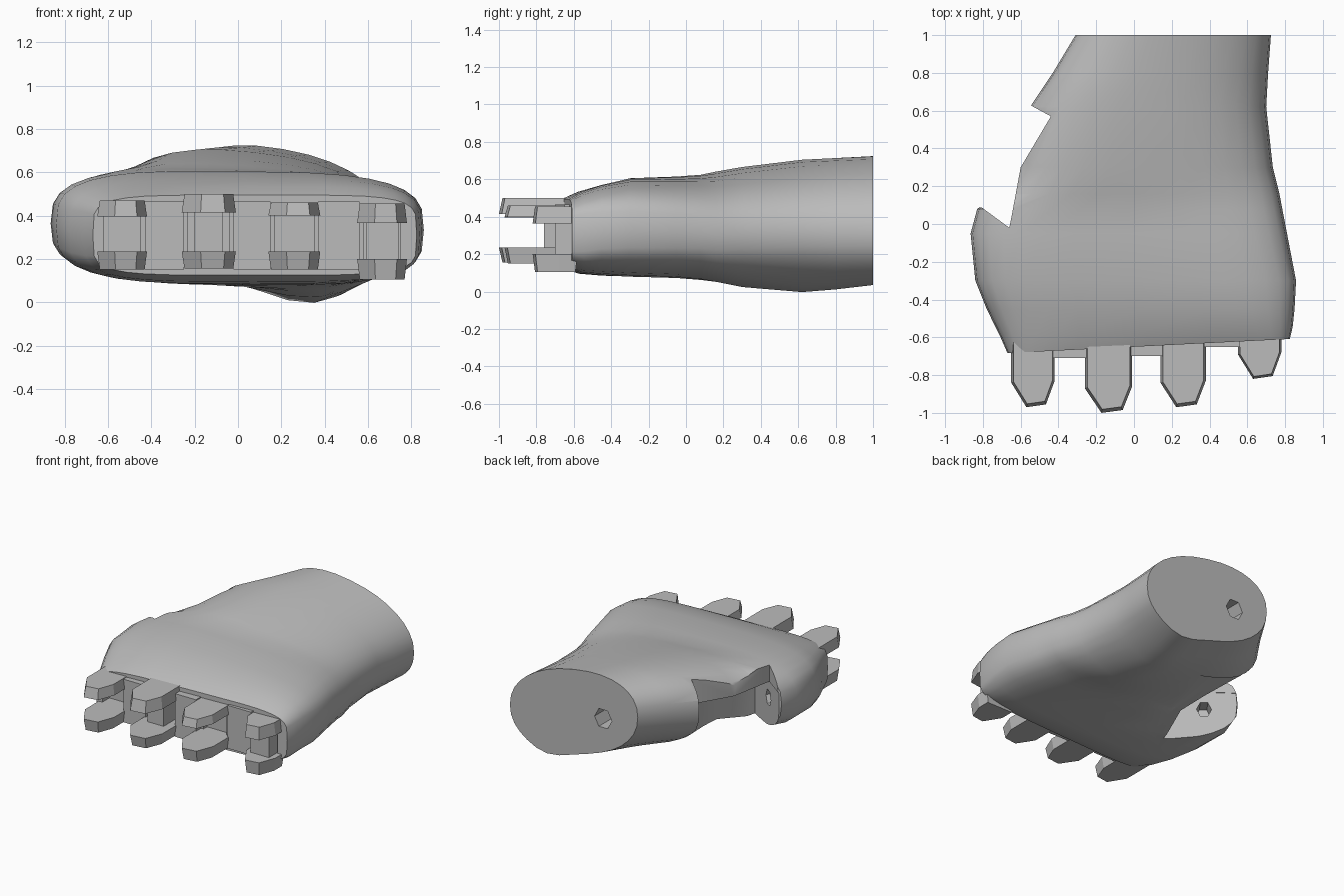
import bpy, bmesh, math

if "Cube" in bpy.data.objects:
    bpy.data.objects.remove(bpy.data.objects["Cube"])

grey = bpy.data.materials.new("plain grey")
grey.use_nodes = True
grey.diffuse_color = (0.5, 0.5, 0.5, 1)
grey.node_tree.nodes["Principled BSDF"].inputs["Base Color"].default_value = (0.5, 0.5, 0.5, 1)


def finish(bm, name):
    bmesh.ops.recalc_face_normals(bm, faces=bm.faces)
    mesh = bpy.data.meshes.new(name)
    bm.to_mesh(mesh)
    bm.free()
    mesh.materials.append(grey)
    ob = bpy.data.objects.new(name, mesh)
    bpy.context.collection.objects.link(ob)
    return ob


def loft(name, rings):
    bm = bmesh.new()
    loops = [[bm.verts.new(p) for p in ring] for ring in rings]
    n = len(loops[0])
    for a, b in zip(loops, loops[1:]):
        for i in range(n):
            j = (i + 1) % n
            bm.faces.new((a[i], a[j], b[j], b[i]))
    bm.faces.new(loops[0])
    bm.faces.new(loops[-1])
    return finish(bm, name)


def prism(name, outline, z0, z1, taper=1.0):
    """Upright prism; the z1 end can be narrowed about the outline's centre."""
    cx = sum(p[0] for p in outline) / len(outline)
    cy = sum(p[1] for p in outline) / len(outline)
    top = [(cx + (x - cx) * taper, cy + (y - cy) * taper, z1) for x, y in outline]
    return loft(name, [[(x, y, z0) for x, y in outline], top])


def box(name, x0, x1, y0, y1, z0, z1):
    return prism(name, [(x0, y0), (x1, y0), (x1, y1), (x0, y1)], z0, z1)


def cut(target, cutter):
    cutter.hide_render = True
    mod = target.modifiers.new("cut", "BOOLEAN")
    mod.operation = "DIFFERENCE"
    mod.solver = "EXACT"
    mod.object = cutter
    bpy.context.view_layer.objects.active = target
    bpy.ops.object.modifier_apply(modifier=mod.name)
    bpy.data.objects.remove(cutter)


def spow(v, p):
    return math.copysign(abs(v) ** p, v)


def section(y, x0, x1, zb, zt, p, tilt, heel, shear):
    """Rounded cross-section; tilt lifts the thumb side, heel pads the underside."""
    ring = []
    half = math.sqrt(((zt - zb) / 2) ** 2 - tilt ** 2)
    for i in range(32):
        t = 2 * math.pi * i / 32
        c, s = spow(math.cos(t), p), spow(math.sin(t), p)
        x = (x0 + x1) / 2 + (x1 - x0) / 2 * c
        pad = heel * math.exp(-((c - .45) / .4) ** 2) * min(s, 0)
        ring.append((x, y + shear * x, (zb + zt) / 2 - tilt * c + half * s + pad))
    return ring


# Palm and wrist: y, left, right, bottom, top, roundness, tilt, heel, shear
palm = loft("palm", [section(*row) for row in (
    (1.0, -.31, .725, .085, .72, .9, .09, .05, 0),
    (.8, -.43, .71, .08, .71, .88, .08, .07, 0),
    (.62, -.55, .70, .075, .70, .85, .07, .08, 0),
    (.3, -.63, .735, .075, .66, .8, .06, .05, 0),
    (.16, -.71, .77, .075, .635, .75, .05, .02, 0),
    (.08, -.83, .785, .075, .62, .7, .03, .01, 0),
    (-.05, -.865, .81, .075, .612, .66, .02, 0, 0),
    (-.3, -.84, .858, .08, .605, .6, .01, 0, 0),
    (-.45, -.78, .85, .085, .57, .55, 0, 0, 0),
    (-.57, -.71, .84, .095, .535, .48, 0, 0, .03),
    (-.65, -.67, .825, .125, .495, .4, 0, 0, .05),
)])

# Thumb socket: side gap, hollow with a diagonal end face, sloping underside
cut(palm, prism("thumb_gap", [(-.56, .635), (-.44, .57), (-.6, .3), (-.65, .03), (-.66, -.02),
                              (-.83, .105), (-1, .14), (-1, .635)], -.2, 1))
cut(palm, prism("thumb_hollow", [(-.44, .6), (-.36, .3), (-.32, .1), (-.42, -.2),
                                 (-.83, .1), (-1.1, .14), (-1.1, .6)], -.2, .46))
cut(palm, loft("underside_slope", [
    [(0, .59, .06), (-.34, .59, .24), (-.75, .59, .24), (-.75, .59, -.2), (0, .59, -.2)],
    [(-.1, -.2, 0), (-.3, -.2, .08), (-.42, -.2, .08), (-.42, -.2, -.3), (-.1, -.2, -.3)]]))

# Hexagonal wrist hole, and a small pin hole in the thumb socket's end face
hexagon = [(math.cos(k * math.pi / 3), math.sin(k * math.pi / 3)) for k in range(6)]
cut(palm, loft("wrist_hole", [[(-.03 + .07 * c, y, .41 + .075 * s) for c, s in hexagon]
                              for y in (.65, 1.1)]))
cut(palm, loft("thumb_pin_hole", [[(-.64 + .59 * d - .04 * c, -.04 + .81 * d + .03 * c,
                                    .33 + .06 * s) for c, s in hexagon] for d in (-.1, .06)]))

# Knuckles: name, left, right, tip, lower pair z, upper pair z
knuckles = (
    ("index", -.65, -.42, -.97, (.15, .235), (.395, .47)),
    ("middle", -.26, -.01, -1.0, (.155, .235), (.415, .50)),
    ("ring", .14, .38, -.97, (.15, .235), (.40, .46)),
    ("little", .55, .78, -.82, (.105, .20), (.365, .455)),
)
for name, x0, x1, tip, low, high in knuckles:
    cut(palm, box(name + "_socket", x0 + .03, x1 - .03, -.9, -.6, low[1], high[0]))

# Forked hinge prongs above and below each socket
for name, x0, x1, tip, low, high in knuckles:
    w = x1 - x0
    outline = [(x0, -.58), (x0, tip + .13), (x0 + .35 * w, tip), (x0 + .8 * w, tip + .015),
               (x1, tip + .14), (x1, -.58)]
    prism(name + "_lower_prong", outline, low[1], low[0], .9)
    prism(name + "_upper_prong", outline, high[0], high[1], .9)

# Hinge posts inside two of the forks
box("middle_hinge_post", -.2, -.07, -.76, -.58, .2, .45)
box("little_hinge_post", .59, .74, -.7, -.57, .17, .4)

# Webs between the knuckles
for name, x0, x1, y in (("index", -.43, -.25, -.71), ("middle", -.02, .15, -.7),
                        ("ring", .37, .56, -.65)):
    box(name + "_web", x0, x1, y, -.57, .15, .465)

# Smooth the palm while keeping its cut edges sharp
bpy.ops.object.select_all(action="DESELECT")
palm.select_set(True)
bpy.context.view_layer.objects.active = palm
bpy.ops.object.shade_smooth_by_angle(angle=math.radians(35))
